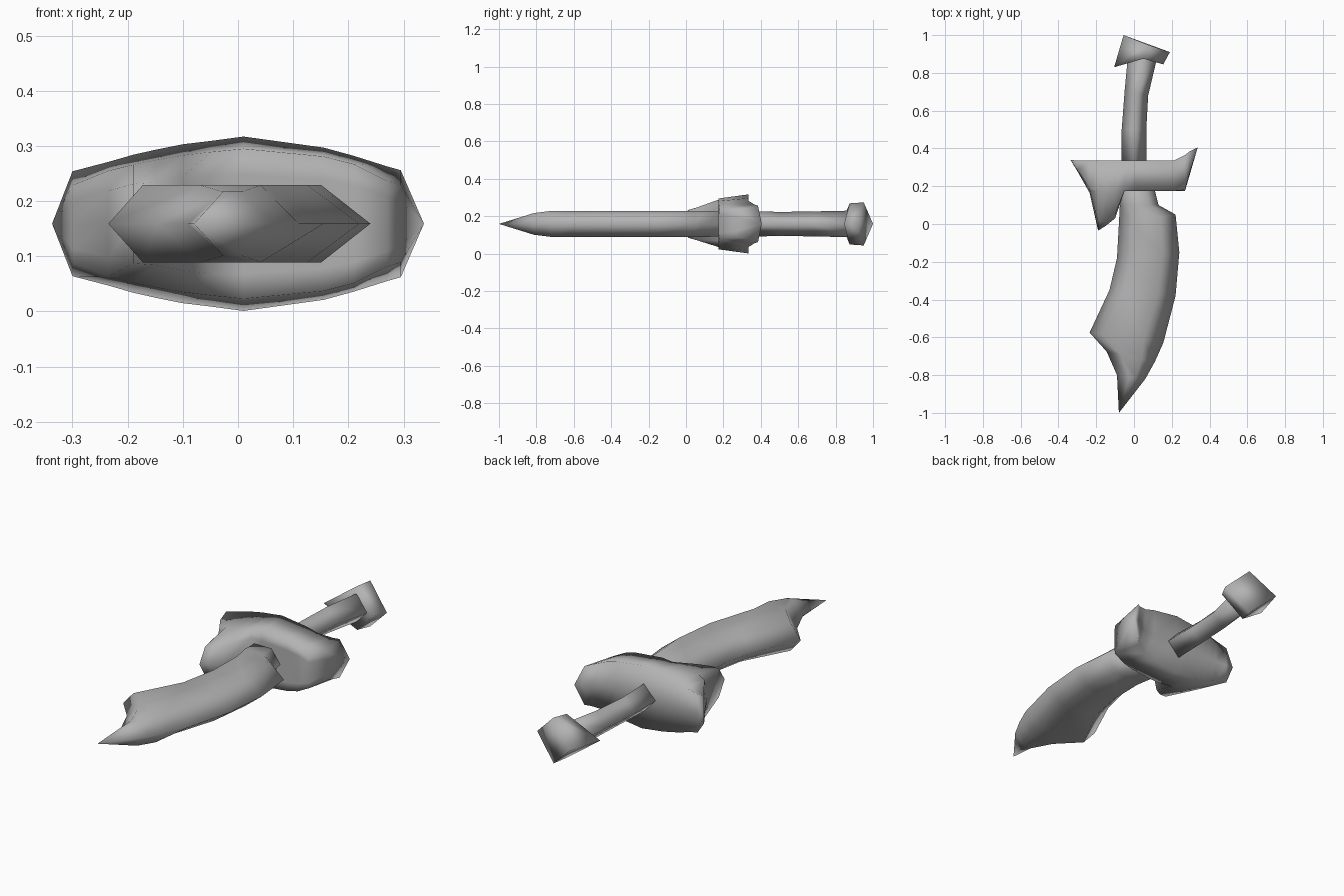
import bpy, bmesh, math
from mathutils import Vector

MID = 0.159  # height of the symmetry plane

steel = bpy.data.materials.new("grey steel")
steel.diffuse_color = (0.45, 0.45, 0.45, 1)


def loft(name, sections, smooth=180):
    """Skin a row of closed sections, cap both ends and shade."""
    bm = bmesh.new()
    rings = [[bm.verts.new((x, y, MID + z)) for x, y, z in s] for s in sections]
    n = len(rings[0])
    for a, b in zip(rings, rings[1:]):
        for i in range(n):
            j = (i + 1) % n
            bm.faces.new((a[i], a[j], b[j], b[i]))
    bm.faces.new(rings[0][::-1])
    bm.faces.new(rings[-1])
    bmesh.ops.remove_doubles(bm, verts=bm.verts, dist=0.0005)
    bmesh.ops.recalc_face_normals(bm, faces=bm.faces)
    me = bpy.data.meshes.new(name)
    bm.to_mesh(me)
    bm.free()
    me.materials.append(steel)
    ob = bpy.data.objects.new(name, me)
    bpy.context.collection.objects.link(ob)
    bpy.ops.object.select_all(action='DESELECT')
    ob.select_set(True)
    bpy.context.view_layer.objects.active = ob
    bpy.ops.object.shade_smooth_by_angle(angle=math.radians(smooth))


def hex_section(lx, ly, rx, ry, h, fl=0.22, fr=0.27):
    """Six-sided section: pointed at both edges, flat above and below."""
    l, r = Vector((lx, ly, 0)), Vector((rx, ry, 0))
    a, b, up = l.lerp(r, fl), r.lerp(l, fr), Vector((0, 0, h))
    return [l, a + up, b + up, r, b - up, a - up]


def diamond_section(l, top, r, h):
    """Four-sided section with ridges above and below the point top."""
    return [(*l, 0), (*top, h), (*r, 0), (*top, -h)]


def guard_section(x, yb, hb, yr, hr, ye, he, yf):
    """Section across x: flat back, rim, front edge and front middle."""
    return [(x, yb, hb), (x, yb, 0), (x, yb, -hb), (x, yr, -hr),
            (x, ye, -he), (x, yf, 0), (x, ye, he), (x, yr, hr)]


# Curved blade with a hooked point
loft("blade", [hex_section(*s) for s in (
    (-0.07, 0.22, 0.10, 0.22, 0.065),
    (-0.075, 0.10, 0.13, 0.10, 0.07),
    (-0.08, 0.00, 0.22, 0.05, 0.07),
    (-0.09, -0.18, 0.24, -0.15, 0.07),
    (-0.13, -0.35, 0.22, -0.38, 0.07),
    (-0.235, -0.575, 0.155, -0.63, 0.07, 0.16),
    (-0.145, -0.675, 0.11, -0.73, 0.07, 0.3),
    (-0.09, -0.80, 0.06, -0.82, 0.058, 0.42, 0.35),
    (-0.08, -1.00, -0.08, -1.00, 0.0))])

# Oval guard with a forward hook on one side and a swept tip on the other
loft("guard", [guard_section(*s) for s in (
    (-0.337, 0.34, 0.0, 0.34, 0.0, 0.34, 0.0, 0.34),
    (-0.30, 0.335, 0.095, 0.285, 0.07, 0.285, 0.045, 0.28),
    (-0.235, 0.335, 0.112, 0.19, 0.096, 0.18, 0.06, 0.165),
    (-0.19, 0.335, 0.125, 0.175, 0.107, 0.01, 0.072, -0.035),
    (-0.15, 0.335, 0.134, 0.175, 0.115, 0.015, 0.075, -0.01),
    (-0.10, 0.335, 0.144, 0.175, 0.124, 0.05, 0.085, 0.03),
    (-0.05, 0.335, 0.15, 0.175, 0.13, 0.175, 0.09, 0.175),
    (0.01, 0.335, 0.158, 0.175, 0.136, 0.175, 0.09, 0.175),
    (0.155, 0.335, 0.138, 0.175, 0.122, 0.175, 0.08, 0.175),
    (0.21, 0.335, 0.123, 0.175, 0.108, 0.175, 0.07, 0.175),
    (0.27, 0.365, 0.104, 0.18, 0.078, 0.175, 0.05, 0.175),
    (0.295, 0.385, 0.097, 0.275, 0.07, 0.265, 0.04, 0.26),
    (0.337, 0.405, 0.0, 0.405, 0.0, 0.405, 0.0, 0.405))])

# Slightly bent grip
loft("grip", [diamond_section(*s) for s in (
    ((-0.065, 0.30), (0.0, 0.30), (0.065, 0.30), 0.07),
    ((-0.065, 0.50), (0.0, 0.50), (0.065, 0.50), 0.064),
    ((-0.05, 0.70), (0.012, 0.69), (0.075, 0.68), 0.067),
    ((-0.032, 0.89), (0.045, 0.88), (0.12, 0.87), 0.071))])

# Wedge-shaped pommel
loft("pommel", [diamond_section(*s) for s in (
    ((-0.105, 0.83), (0.05, 0.875), (0.155, 0.845), 0.11),
    ((-0.055, 1.0), (0.07, 0.95), (0.19, 0.91), 0.115))])
